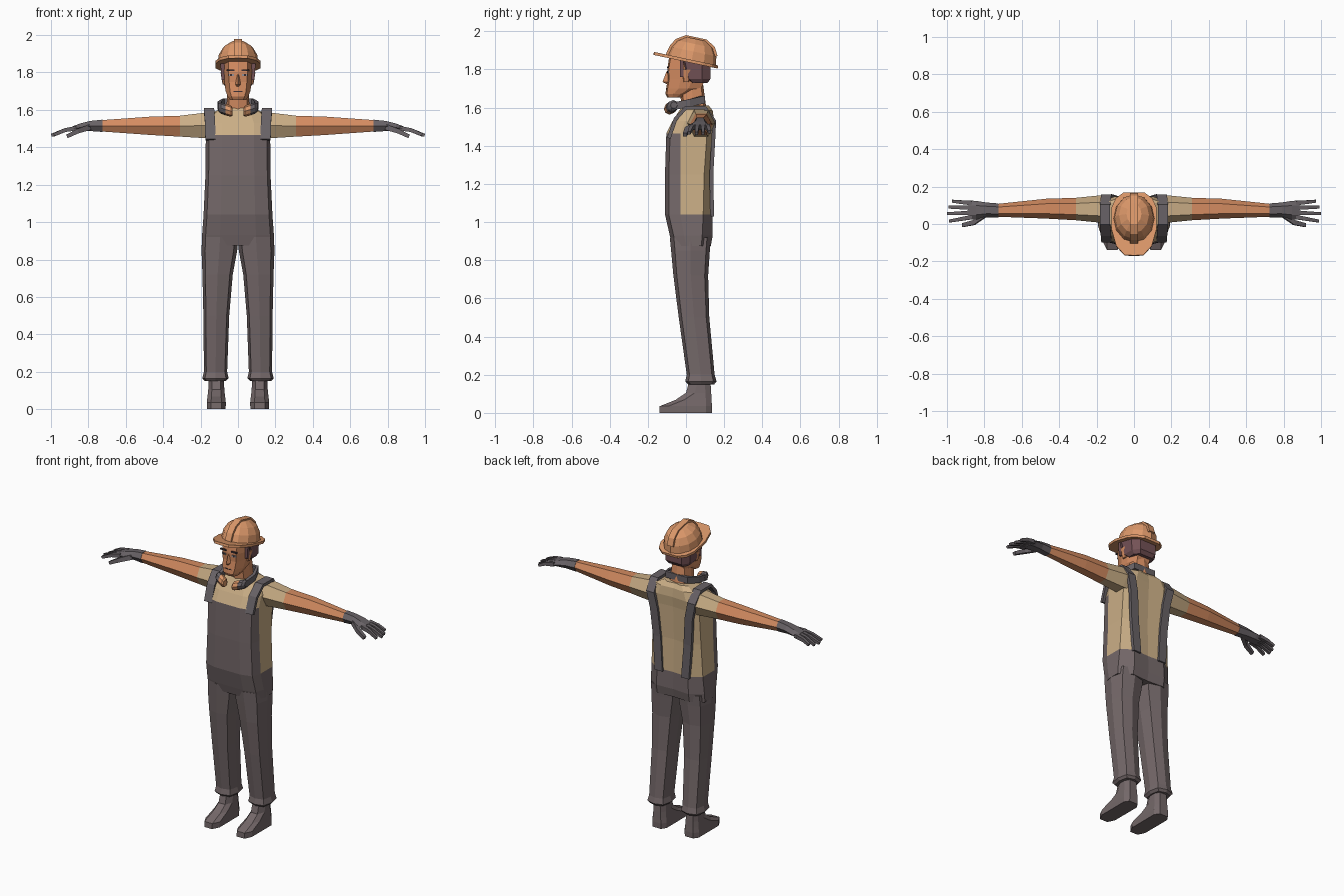
import bpy, bmesh, math
from mathutils import Vector, Matrix

def srgb(r, g, b):
    f = lambda c: c / 12.92 if c <= 0.04045 else ((c + 0.055) / 1.055) ** 2.4
    return (f(r / 255), f(g / 255), f(b / 255), 1)

def material(name, *c):
    m = bpy.data.materials.new(name)
    m.diffuse_color = srgb(*c)
    return m

DENIM = material("overall grey", 116, 104, 105)
DARK = material("strap grey", 104, 98, 102)
SHIRT = material("shirt tan", 202, 174, 134)
SKIN = material("skin orange", 212, 140, 97)
HELMET = material("helmet orange", 220, 152, 106)
HAIR = material("hair brown", 116, 82, 86)
EYE = material("eye grey", 150, 145, 150)
BROW = material("brow dark", 60, 48, 52)

def loft(name, rings, mats, mirror=False, rule=None, matrix=None):
    """Skin a list of equal-length rings, cap both ends, colour faces by rule."""
    bm = bmesh.new()
    loops = [[bm.verts.new(p) for p in r] for r in rings]
    n = len(loops[0])
    for a, b in zip(loops, loops[1:]):
        for i in range(n):
            bm.faces.new((a[i], a[(i + 1) % n], b[(i + 1) % n], b[i]))
    bm.faces.new(loops[0])
    bm.faces.new(loops[-1])
    if matrix:
        bm.transform(matrix)
    bmesh.ops.recalc_face_normals(bm, faces=bm.faces)
    if rule:
        for f in bm.faces:
            f.material_index = rule(f.calc_center_median())
    me = bpy.data.meshes.new(name)
    bm.to_mesh(me)
    bm.free()
    ob = bpy.data.objects.new(name, me)
    bpy.context.collection.objects.link(ob)
    for m in mats:
        me.materials.append(m)
    if mirror:
        ob.modifiers.new("mirror", 'MIRROR').use_mirror_merge = False
    return ob

def half(z, pts):
    """Ring symmetric in x from a half outline that starts and ends on x = 0."""
    return [(x, y, z) for x, y in pts] + [(-x, y, z) for x, y in pts[-2:0:-1]]

def oct_ring(z, x0, x1, y0, y1, k=0.8):
    cx, cy, hx, hy = (x0 + x1) / 2, (y0 + y1) / 2, (x1 - x0) / 2, (y1 - y0) / 2
    return [(cx + hx * u, cy + hy * v, z) for u, v in
            ((1, 0), (k, k), (0, 1), (-k, k), (-1, 0), (-k, -k), (0, -1), (k, -k))]

def limb_ring(x, y, z, ry, rz, n=6):
    return [(x, y + ry * math.cos(2 * math.pi * i / n),
             z + rz * 1.15 * math.sin(2 * math.pi * i / n)) for i in range(n)]

def sweep(name, path, axis, w, t, mat, mirror=False, taper=1, matrix=None):
    """Flat bar along a path: width w along axis, thickness t across it."""
    P, A, rings = [Vector(p) for p in path], Vector(axis), []
    for i, p in enumerate(P):
        tan = (P[min(i + 1, len(P) - 1)] - P[max(i - 1, 0)]).normalized()
        nrm = tan.cross(A).normalized()
        s = 1 + (taper - 1) * i / (len(P) - 1)
        a, b = A * w / 2 * s, nrm * t / 2 * s
        rings.append([p + a + b, p - a + b, p - a - b, p + a - b])
    return loft(name, rings, [mat], mirror, matrix=matrix)

X, Y, Z = (1, 0, 0), (0, 1, 0), (0, 0, 1)

# Torso: bib in front, trousers below the waist, shirt elsewhere
torso = []
for z, yf, w, ys, yd, yb in ((0.875, -0.07, 0.192, 0.0, 0.08, 0.13),
                             (0.93, -0.085, 0.192, -0.01, 0.085, 0.14),
                             (1.04, -0.11, 0.184, -0.03, 0.09, 0.138),
                             (1.25, -0.11, 0.174, -0.03, 0.095, 0.132),
                             (1.465, -0.103, 0.172, -0.03, 0.11, 0.14),
                             (1.53, -0.07, 0.17, -0.005, 0.125, 0.147),
                             (1.585, -0.035, 0.135, 0.02, 0.12, 0.14),
                             (1.61, -0.02, 0.085, 0.03, 0.1, 0.12)):
    torso.append(half(z, [(0, yf), (w * 0.5, yf), (w * 0.9, yf + 0.02), (w, ys),
                          (w, yd), (w * 0.6, yb), (0, yb - 0.008)]))
loft("torso", torso, [DENIM, SHIRT],
     rule=lambda c: 0 if c.z < 1.03 or (c.z < 1.46 and c.y < -0.02) else 1)

# Shoulder straps, running down the back to the waist
sweep("shoulder_strap", [(0.147, -0.09, 1.44), (0.15, -0.055, 1.54), (0.155, 0.0, 1.6),
                         (0.155, 0.1, 1.598), (0.148, 0.148, 1.53), (0.125, 0.143, 1.43),
                         (0.11, 0.133, 1.25), (0.095, 0.137, 1.03)], X, 0.055, 0.02, DARK, True)

# Trouser legs with flared cuffs
loft("trouser_leg", [oct_ring(*r) for r in (
    (0.15, 0.065, 0.178, 0.01, 0.148), (0.165, 0.05, 0.191, -0.004, 0.16),
    (0.2, 0.058, 0.182, 0.004, 0.15), (0.5, 0.047, 0.185, -0.038, 0.122),
    (0.72, 0.028, 0.19, -0.066, 0.116), (0.85, 0.004, 0.195, -0.078, 0.125),
    (0.92, 0.0, 0.192, -0.085, 0.132))], [DENIM], True)

# Boots
boot = []
for z, yf, yb, h in ((0, -0.14, 0.135, 0.05), (0.035, -0.138, 0.136, 0.051),
                     (0.068, -0.055, 0.134, 0.047), (0.105, 0.0, 0.132, 0.043),
                     (0.17, 0.018, 0.128, 0.04)):
    boot.append([(0.116 + u * h, yy, z) for u, yy in (
        (-0.55, yf), (0.55, yf), (1, yf + 0.045), (1, yb - 0.03),
        (0.6, yb), (-0.6, yb), (-1, yb - 0.03), (-1, yf + 0.045))])
loft("boot", boot, [DENIM], True)

# Arms: short sleeve, then bare forearm
loft("arm", [limb_ring(*r) for r in (
    (0.13, 0.08, 1.52, 0.075, 0.07), (0.18, 0.08, 1.517, 0.073, 0.068),
    (0.31, 0.08, 1.513, 0.06, 0.056), (0.47, 0.082, 1.515, 0.053, 0.049),
    (0.735, 0.073, 1.515, 0.034, 0.03))], [SHIRT, SKIN], True,
    rule=lambda c: 0 if c.x < 0.31 else 1)

# Gloves: palm, four fingers and thumb
loft("glove_palm", [limb_ring(*r) for r in (
    (0.725, 0.073, 1.515, 0.037, 0.033), (0.79, 0.075, 1.514, 0.04, 0.027),
    (0.845, 0.074, 1.506, 0.05, 0.021), (0.885, 0.074, 1.497, 0.051, 0.015))], [DARK], True)
for i, (y0, xt, yt, zt) in enumerate(((0.112, 0.97, 0.122, 1.472), (0.087, 0.988, 0.09, 1.464),
                                      (0.061, 0.998, 0.055, 1.464), (0.037, 0.985, 0.016, 1.467))):
    sweep("glove_finger_%d" % (i + 1), [(0.865, y0, 1.502), (0.925, (y0 + yt) / 2, 1.492),
                                        (xt, yt, zt)], Y, 0.024, 0.025, DARK, True, 0.65)
sweep("glove_thumb", [(0.79, 0.055, 1.508), (0.855, 0.008, 1.487), (0.915, -0.006, 1.458)],
      Y, 0.032, 0.03, DARK, True, 0.65)

# Neck and head
loft("neck", [oct_ring(1.57, -0.065, 0.065, -0.02, 0.11),
              oct_ring(1.72, -0.055, 0.055, -0.035, 0.09)], [SKIN])
head = []
for z, w, yf, yb in ((1.652, 0.042, -0.098, -0.03), (1.672, 0.055, -0.108, 0.02),
                     (1.7, 0.066, -0.104, 0.08), (1.75, 0.073, -0.096, 0.1),
                     (1.8, 0.077, -0.098, 0.11), (1.87, 0.078, -0.088, 0.115)):
    d = yb - yf
    head.append(half(z, [(0, yf), (w * 0.65, yf + 0.008), (w, yf + d * 0.35),
                         (w, yf + d * 0.65), (w * 0.65, yb), (0, yb)]))
loft("head", head, [SKIN])
loft("nose", [[(-0.008, -0.09, 1.79), (0.008, -0.09, 1.79), (0, -0.102, 1.79)],
              [(-0.017, -0.09, 1.735), (0.017, -0.09, 1.735), (0, -0.123, 1.735)],
              [(-0.012, -0.09, 1.725), (0.012, -0.09, 1.725), (0, -0.105, 1.725)]], [SKIN])
loft("ear", [oct_ring(1.735, 0.065, 0.082, -0.012, 0.015),
             oct_ring(1.8, 0.065, 0.093, -0.022, 0.028)], [SKIN], True)

# Hair around the sides and back
loft("hair", [half(z, [(0, 0.0), (w * 0.8, y0), (w, y0 + 0.01), (w, 0.085), (w * 0.65, yb), (0, yb)])
              for z, w, y0, yb in ((1.728, 0.07, 0.03, 0.112), (1.75, 0.086, 0.005, 0.128),
                                   (1.86, 0.094, -0.02, 0.13))], [HAIR])
sweep("sideburn", [(0.078, -0.022, 1.76), (0.084, -0.022, 1.85)], Y, 0.02, 0.02, HAIR, True)

# Eyes, brows and mouth as thin plates
for name, x0, x1, y, z, h, m in (("brow", 0.018, 0.06, -0.096, 1.812, 0.009, BROW),
                                 ("eye", 0.022, 0.05, -0.093, 1.786, 0.011, EYE),
                                 ("pupil", 0.031, 0.041, -0.095, 1.786, 0.011, BROW),
                                 ("mouth", 0.0, 0.024, -0.102, 1.698, 0.004, BROW)):
    sweep(name, [(x0, y, z), (x1, y + 0.003, z)], Z, h, 0.008, m, True)

# Hard hat, tilted so that the peak rises
TILT = Matrix.Translation((0, 0.03, 1.85)) @ Matrix.Rotation(math.radians(-12), 4, 'X')
loft("helmet_dome", [[(rx * math.cos(math.pi * i / 6), cy + ry * math.sin(math.pi * i / 6), h)
                      for i in range(12)] for h, rx, ry, cy in (
    (-0.01, 0.11, 0.133, 0), (0.045, 0.103, 0.122, 0), (0.085, 0.08, 0.098, 0),
    (0.112, 0.04, 0.055, 0))], [HELMET], matrix=TILT)
brim = [(0, -0.202), (0.05, -0.2), (0.095, -0.15), (0.12, -0.06), (0.12, 0.06),
        (0.098, 0.11), (0.055, 0.142), (0, 0.142)]
loft("helmet_brim", [half(-0.016, brim), half(0.0, brim)], [HELMET], matrix=TILT)
sweep("helmet_crest", [(0, -0.132, 0.0), (0, -0.122, 0.045), (0, -0.1, 0.085), (0, -0.055, 0.114),
                       (0, 0.055, 0.114), (0, 0.1, 0.085), (0, 0.122, 0.045)],
      X, 0.042, 0.014, HELMET, matrix=TILT)

# Ear defenders worn around the neck
sweep("ear_defender_band", [(sx * x, y, z) for sx, pts in (
    (-1, ((0.09, -0.075, 1.605), (0.1, 0.02, 1.625), (0.075, 0.09, 1.642))),
    (1, ((0.075, 0.09, 1.642), (0.1, 0.02, 1.625), (0.09, -0.075, 1.605)))) for x, y, z in pts],
    Z, 0.04, 0.02, DARK)
for name, xs, m in (("ear_defender_pad", ((0.03, 0.022), (0.038, 0.03), (0.068, 0.031)), HELMET),
                    ("ear_defender_shell", ((0.068, 0.03), (0.092, 0.03), (0.104, 0.018)), DARK)):
    loft(name, [limb_ring(x, -0.082 + (x - 0.05) * 0.35, 1.597 + (x - 0.05) * 0.3, r, r / 1.15, 8)
                for x, r in xs], [m], True)
